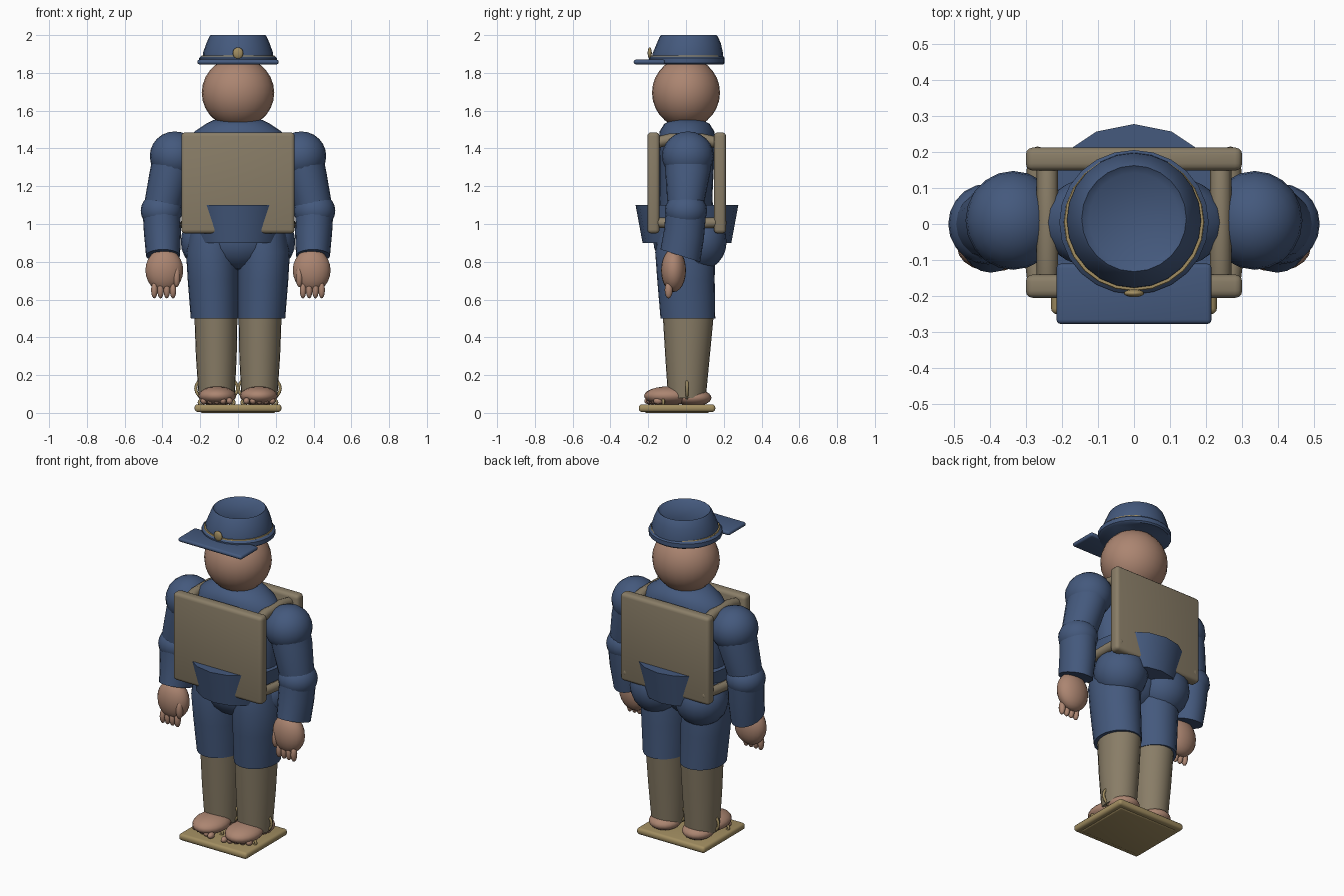
import bpy, bmesh, math
from mathutils import Vector

if "Cube" in bpy.data.objects:
    bpy.data.objects.remove(bpy.data.objects["Cube"])


def colour(name, rgb):
    m = bpy.data.materials.new(name)
    m.diffuse_color = (*rgb, 1)
    m.use_nodes = True
    m.node_tree.nodes["Principled BSDF"].inputs["Base Color"].default_value = m.diffuse_color
    return m


BLUE = colour("navy cloth", (0.058, 0.100, 0.205))
SKIN = colour("skin", (0.41, 0.235, 0.165))
TAN = colour("tan board", (0.25, 0.205, 0.135))
GOLD = colour("straw gold", (0.36, 0.27, 0.12))


def finish(name, bm, mat, angle=35):
    bmesh.ops.recalc_face_normals(bm, faces=bm.faces[:])
    me = bpy.data.meshes.new(name)
    bm.to_mesh(me)
    bm.free()
    me.materials.append(mat)
    ob = bpy.data.objects.new(name, me)
    bpy.context.collection.objects.link(ob)
    bpy.ops.object.select_all(action='DESELECT')
    ob.select_set(True)
    bpy.context.view_layer.objects.active = ob
    bpy.ops.object.shade_smooth_by_angle(angle=math.radians(angle))
    return ob


def loft(name, rings, mat, n=24, angle=40):
    """Stack of elliptical rings (z, cx, cy, rx, ry, tilt) joined and capped."""
    bm = bmesh.new()
    loops = []
    for z, cx, cy, rx, ry, tilt in rings:
        loop = []
        for i in range(n):
            a = 2 * math.pi * i / n
            dy = ry * math.sin(a)
            loop.append(bm.verts.new((cx + rx * math.cos(a), cy + dy, z + tilt * dy)))
        loops.append(loop)
    for lo, hi in zip(loops, loops[1:]):
        for i in range(n):
            j = (i + 1) % n
            bm.faces.new((lo[i], lo[j], hi[j], hi[i]))
    bm.faces.new(loops[0])
    bm.faces.new(loops[-1])
    return finish(name, bm, mat, angle)


def ball(name, centre, radii, mat, u=24, v=14):
    bm = bmesh.new()
    bmesh.ops.create_uvsphere(bm, u_segments=u, v_segments=v, radius=1)
    bmesh.ops.scale(bm, vec=radii, verts=bm.verts)
    bmesh.ops.translate(bm, vec=centre, verts=bm.verts)
    return finish(name, bm, mat, 60)


def box(name, lo, hi, bevel, mat):
    bm = bmesh.new()
    bmesh.ops.create_cube(bm, size=1)
    lo, hi = Vector(lo), Vector(hi)
    bmesh.ops.scale(bm, vec=hi - lo, verts=bm.verts)
    bmesh.ops.translate(bm, vec=(lo + hi) / 2, verts=bm.verts)
    bmesh.ops.bevel(bm, geom=bm.edges[:], offset=bevel, segments=3, profile=0.5, affect='EDGES')
    return finish(name, bm, mat)


def tube(name, pts, r, mat, closed=False):
    cu = bpy.data.curves.new(name, 'CURVE')
    cu.dimensions = '3D'
    cu.bevel_depth, cu.bevel_resolution, cu.use_fill_caps = r, 2, True
    sp = cu.splines.new('POLY')
    sp.points.add(len(pts) - 1)
    for p, co in zip(sp.points, pts):
        p.co = (*co, 1)
    sp.use_cyclic_u = closed
    sp.use_smooth = True
    cu.materials.append(mat)
    ob = bpy.data.objects.new(name, cu)
    bpy.context.collection.objects.link(ob)


# Head and cap
ball("head", (0, 0, 1.695), (0.192, 0.18, 0.187), SKIN)
loft("cap_band", [(1.845, 0, 0.005, .195, .192, 0), (1.853, 0, 0.005, .207, .2, 0),
                  (1.878, 0, 0.005, .207, .2, 0), (1.888, 0, 0.005, .195, .19, 0)], BLUE)
loft("cap_cord", [(1.884, 0, 0.005, .196, .192, 0), (1.893, 0, 0.005, .193, .189, 0)], GOLD)
loft("cap_crown", [(1.88, 0, 0.01, .186, .188, 0), (1.905, 0, 0.01, .186, .186, 0),
                   (1.955, 0, 0.015, .168, .17, 0), (1.99, 0, 0.015, .153, .155, 0),
                   (2.0, 0, 0.015, .145, .147, 0), (1.985, 0, 0.015, .125, .127, 0)], BLUE)
box("cap_visor", (-.215, -.277, 1.845), (.215, -.11, 1.87), .012, BLUE)
ball("cap_badge", (0, -.192, 1.905), (.028, .011, .03), GOLD, 16, 10)

# Torso, jacket hem and pelvis
loft("torso", [(.92, 0, 0, .23, .15, 0), (1.15, 0, 0, .25, .14, 0), (1.35, 0, .005, .27, .145, 0),
               (1.44, 0, .005, .265, .148, 0), (1.49, 0, .005, .23, .145, 0),
               (1.53, 0, .005, .17, .12, 0), (1.55, 0, .005, .13, .085, 0)], BLUE)
loft("jacket_hem", [(.9, 0, .005, .235, .235, 0), (1.1, 0, .005, .272, .272, 0)], BLUE, 16)
ball("pelvis", (0, -.02, .92), (.21, .155, .165), BLUE, 16, 10)

# Sandwich boards
for name, y0, y1 in (("front_board", -.205, -.14), ("back_board", .148, .212)):
    box(name, (-.3, y0, .95), (.3, y1, 1.485), .02, TAN)

# Sole plate under both feet
box("sole_plate", (-.23, -.25, 0.005), (.23, .155, .045), .016, GOLD)
box("sole_pad", (-.2, -.22, 0), (.2, .125, .03), .01, GOLD)

for s, side in ((-1, "left"), (1, "right")):
    # Board straps
    tube(side + "_shoulder_strap", [(s * .24, -.16, 1.43), (s * .24, -.08, 1.45),
                                    (s * .24, .08, 1.45), (s * .24, .17, 1.43)], .03, TAN)
    tube(side + "_side_strap", [(s * .265, -.18, 1.01), (s * .275, -.1, 1.005), (s * .28, 0, .998),
                                (s * .275, .1, 1.005), (s * .265, .19, 1.01)], .028, TAN)
    for y in (-.17, .18):
        ball(side + "_strap_end", (s * .267, y, 1.005), (.03, .035, .035), TAN, 12, 8)

    # Sleeves
    ball(side + "_shoulder", (s * .335, .01, 1.36), (.132, .137, .13), BLUE, 20, 12)
    loft(side + "_upper_sleeve", [(1.07, s * .4, 0, .093, .095, 0), (1.13, s * .39, 0, .103, .1, 0),
                                  (1.28, s * .355, .01, .112, .12, 0),
                                  (1.36, s * .34, .01, .11, .12, 0)], BLUE, 20)
    ball(side + "_elbow", (s * .405, 0, 1.07), (.11, .112, .1), BLUE, 20, 12)
    loft(side + "_forearm_sleeve", [(.832, s * .397, -.03, .09, .105, -.32),
                                    (.95, s * .4, -.01, .098, .105, -.25),
                                    (1.07, s * .405, 0, .1, .108, 0)], BLUE, 20)

    # Hand with fingers and thumb
    ball(side + "_hand", (s * .39, -.066, .755), (.1, .066, .115), SKIN, 20, 12)
    for i in range(4):
        ball(side + "_finger", (s * (.344 + .033 * i), -.092, .65), (.018, .021, .044), SKIN, 10, 8)
    ball(side + "_thumb", (s * .325, -.1, .72), (.02, .024, .055), SKIN, 10, 8)

    # Buttock, short trouser leg and lower leg
    ball(side + "_buttock", (s * .15, .065, .905), (.153, .15, .155), BLUE, 20, 12)
    loft(side + "_shorts_leg", [(.5, s * .125, .01, .125, .145, 0), (.7, s * .133, 0, .133, .152, 0),
                                (.85, s * .138, -.005, .137, .158, 0),
                                (.95, s * .135, -.005, .12, .145, 0)], BLUE)
    loft(side + "_lower_leg", [(.08, s * .113, .005, .095, .1, 0), (.3, s * .115, .008, .108, .118, 0),
                               (.52, s * .117, .012, .114, .135, 0)], TAN)

    # Foot, heel and toes
    ball(side + "_foot", (s * .11, -.095, .09), (.1, .127, .05), SKIN, 20, 12)
    ball(side + "_heel", (s * .112, .04, .08), (.09, .095, .045), SKIN, 20, 12)
    for i in range(5):
        ball(side + "_toe", (s * (.045 + .034 * i), -.195 + .012 * i, .063),
             (.018, .026, .018), SKIN, 10, 8)

    # Sandal loops around ankle and foot
    for part, y, rx, rz, cz in (("ankle_loop", .005, .111, .072, .13),
                                ("toe_loop", -.12, .093, .03, .055)):
        tube(side + "_" + part, [(s * .113 + rx * math.cos(k * math.pi / 12), y,
                                  cz + rz * math.sin(k * math.pi / 12)) for k in range(24)],
             .008, GOLD, True)
